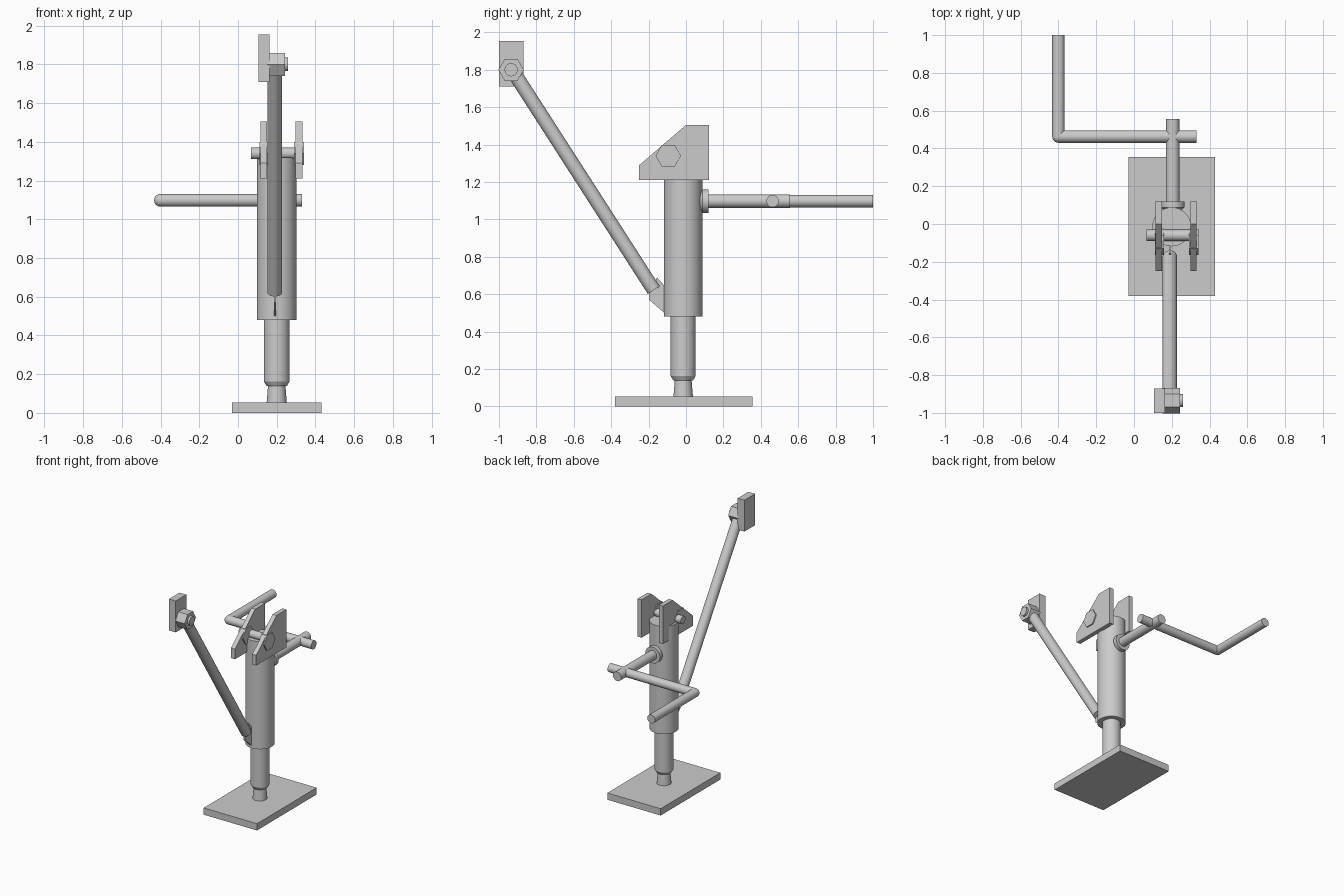
import bpy, bmesh, math
from mathutils import Vector

if "Cube" in bpy.data.objects:
    bpy.data.objects.remove(bpy.data.objects["Cube"])

CX, CY = 0.20, -0.015   # column axis


def finish(bm, name, smooth=True):
    bmesh.ops.recalc_face_normals(bm, faces=bm.faces)
    me = bpy.data.meshes.new(name)
    bm.to_mesh(me)
    bm.free()
    ob = bpy.data.objects.new(name, me)
    bpy.context.collection.objects.link(ob)
    if smooth:
        bpy.ops.object.select_all(action='DESELECT')
        ob.select_set(True)
        bpy.context.view_layer.objects.active = ob
        bpy.ops.object.shade_smooth_by_angle(angle=math.radians(30))
    return ob


def lathe(name, origin, direction, rings, sides=32, phase=0.0):
    """Solid of revolution: rings are (distance along axis, radius)."""
    bm = bmesh.new()
    rot = Vector(direction).to_track_quat('Z', 'Y')
    loops = []
    for d, r in rings:
        loop = []
        for i in range(sides):
            a = 2 * math.pi * i / sides + phase
            p = rot @ Vector((r * math.cos(a), r * math.sin(a), d))
            loop.append(bm.verts.new(Vector(origin) + p))
        loops.append(loop)
    for lo, hi in zip(loops, loops[1:]):
        for i in range(sides):
            j = (i + 1) % sides
            bm.faces.new((lo[i], lo[j], hi[j], hi[i]))
    bm.faces.new(loops[0])
    bm.faces.new(loops[-1])
    return finish(bm, name, sides > 6)


def rod(name, a, b, r, sides=32, phase=0.0):
    d = Vector(b) - Vector(a)
    return lathe(name, a, d, [(0, r), (d.length, r)], sides, phase)


def plate(name, profile, x0, x1):
    """Extrude a (y, z) outline from x0 to x1."""
    bm = bmesh.new()
    f = bm.faces.new([bm.verts.new((x0, y, z)) for y, z in profile])
    ext = bmesh.ops.extrude_face_region(bm, geom=[f])
    moved = [g for g in ext['geom'] if isinstance(g, bmesh.types.BMVert)]
    bmesh.ops.translate(bm, vec=(x1 - x0, 0, 0), verts=moved)
    return finish(bm, name, False)


def rect(y0, y1, z0, z1):
    return [(y0, z0), (y1, z0), (y1, z1), (y0, z1)]


# Foot plate and telescoping column
plate("foot_plate", rect(-0.38, 0.355, 0, 0.053), -0.03, 0.43)
lathe("inner_leg", (CX, CY, 0), (0, 0, 1),
      [(0.04, 0.053), (0.14, 0.045), (0.14, 0.053), (0.163, 0.067), (0.50, 0.067)])
rod("outer_tube", (CX, CY, 0.48), (CX, CY, 1.32), 0.103, 48)

# Clevis plates with nuts and pin
ear = [(-0.25, 1.21), (0.122, 1.21), (0.122, 1.505), (0.0, 1.505), (-0.25, 1.29)]
for side, x0, n0, n1 in (("left", 0.115, 0.112, 0.158), ("right", 0.298, 0.29, 0.341)):
    plate("clevis_plate_" + side, ear, x0, x0 + 0.034)
    rod("clevis_nut_" + side, (n0, -0.095, 1.34), (n1, -0.095, 1.34), 0.068, 6)
rod("clevis_pin", (0.067, -0.06, 1.34), (0.335, -0.06, 1.34), 0.03)

# Brace: thin gusset, diagonal rod, pivot nut and mounting plate
plate("brace_gusset", [(-0.197, 0.605), (-0.197, 0.57), (-0.11, 0.495),
                       (-0.11, 0.64), (-0.155, 0.69)], 0.185, 0.197)
rod("brace_rod", (0.19, -0.172, 0.622), (0.19, -0.93, 1.80), 0.038)
rod("pivot_nut", (0.15, -0.935, 1.80), (0.243, -0.935, 1.80), 0.068, 6)
rod("pivot_bolt", (0.13, -0.935, 1.80), (0.259, -0.935, 1.80), 0.035)
plate("mounting_plate", rect(-1.0, -0.87, 1.71, 1.955), 0.105, 0.163)

# Crank boss, shaft and cranked handle
lathe("crank_boss", (0.205, 0.0, 1.098), (0, 1, 0),
      [(0, 0.035), (0.063, 0.035), (0.088, 0.063), (0.119, 0.063)])
rod("crank_shaft", (0.205, 0.0, 1.098), (0.205, 0.556, 1.098), 0.036)
rod("crank_crossbar", (-0.40, 0.463, 1.098), (0.33, 0.463, 1.098), 0.033)
rod("crank_grip", (-0.40, 0.463, 1.098), (-0.40, 1.0, 1.098), 0.033)
bm = bmesh.new()
bmesh.ops.create_uvsphere(bm, u_segments=32, v_segments=16, radius=0.033)
bmesh.ops.translate(bm, vec=(-0.40, 0.463, 1.098), verts=bm.verts)
finish(bm, "crank_elbow")
